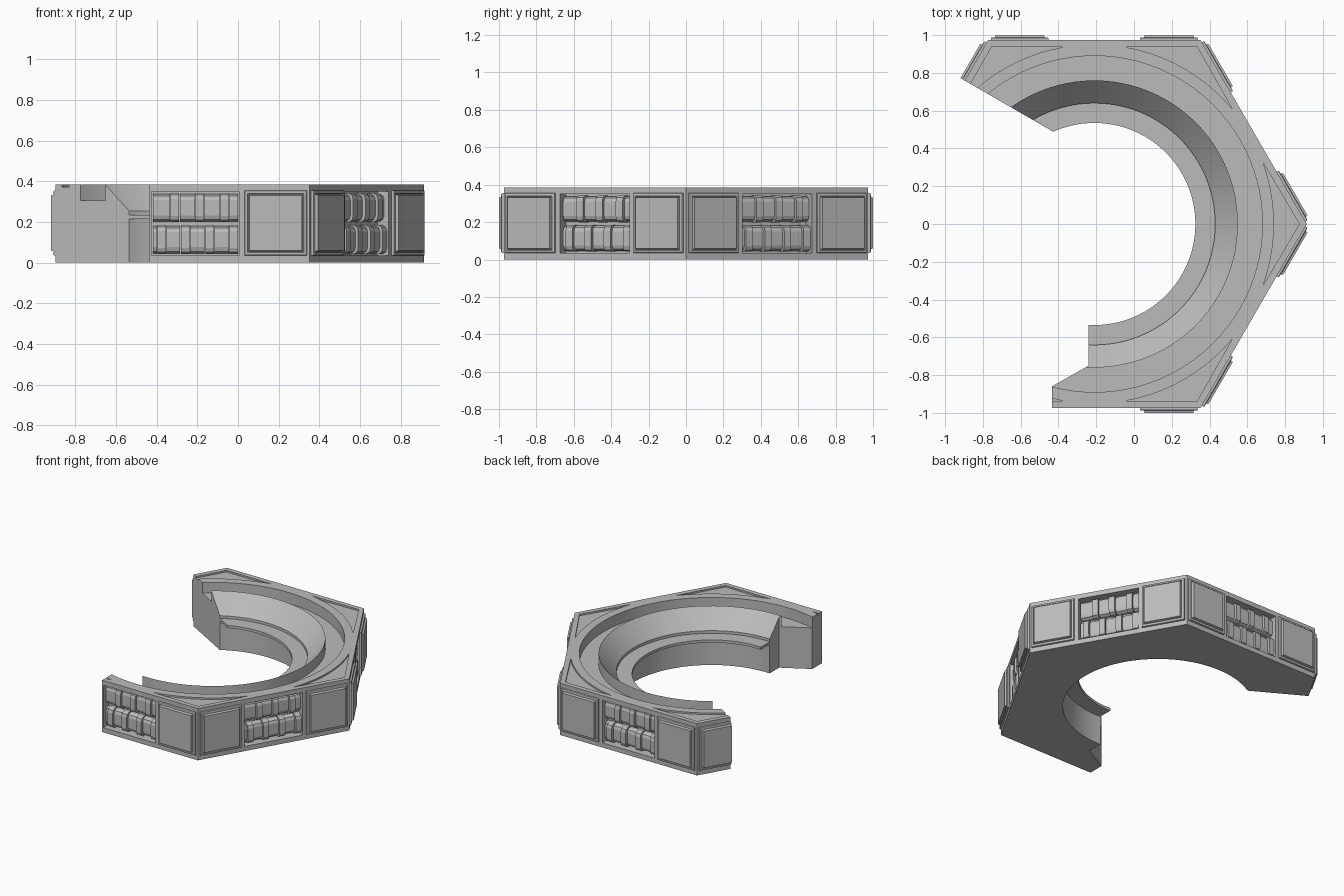
import bpy, bmesh
from math import radians, cos, sin, pi
from mathutils import Matrix, Vector

cube = bpy.data.objects.get("Cube")
if cube:
    bpy.data.objects.remove(cube)

CX = -0.21            # centre of the hexagon
APOTHEM = 0.974
TOP = 0.385

grey = bpy.data.materials.new("plain grey")
grey.use_nodes = True
grey.diffuse_color = (0.5, 0.5, 0.5, 1)
for node in grey.node_tree.nodes:
    if node.type == 'BSDF_PRINCIPLED':
        node.inputs["Base Color"].default_value = (0.5, 0.5, 0.5, 1)


def finish(name, bm, matrix=Matrix()):
    """Turn a bmesh into a grey object."""
    bmesh.ops.transform(bm, matrix=matrix, verts=bm.verts)
    bmesh.ops.recalc_face_normals(bm, faces=bm.faces)
    mesh = bpy.data.meshes.new(name)
    bm.to_mesh(mesh)
    bm.free()
    mesh.materials.append(grey)
    obj = bpy.data.objects.new(name, mesh)
    bpy.context.collection.objects.link(obj)
    return obj


def add_extrusion(bm, points, vector):
    face = bm.faces.new([bm.verts.new(p) for p in points])
    new = bmesh.ops.extrude_face_region(bm, geom=[face], use_keep_orig=True)["geom"]
    verts = [g for g in new if isinstance(g, bmesh.types.BMVert)]
    bmesh.ops.translate(bm, verts=verts, vec=vector)


def prism(name, outline, z0, z1, matrix=Matrix()):
    bm = bmesh.new()
    add_extrusion(bm, [(x, y, z0) for x, y in outline], Vector((0, 0, z1 - z0)))
    return finish(name, bm, matrix)


def activate(obj):
    bpy.ops.object.select_all(action='DESELECT')
    obj.select_set(True)
    bpy.context.view_layer.objects.active = obj


def cut(obj, cutter, keep=False):
    cutter.hide_render = True
    mod = obj.modifiers.new("cut", 'BOOLEAN')
    mod.operation = 'DIFFERENCE'
    mod.solver = 'EXACT'
    mod.object = cutter
    activate(obj)
    bpy.ops.object.modifier_apply(modifier=mod.name)
    if not keep:
        bpy.data.objects.remove(cutter)


def place(angle):
    """Local x points outward, local y runs along the hexagon edge."""
    return Matrix.Translation((CX, 0, 0)) @ Matrix.Rotation(radians(angle), 4, 'Z')


def polar(radius, degrees):
    return radius * cos(radians(degrees)), radius * sin(radians(degrees))


# Hexagonal body
radius = APOTHEM / cos(pi / 6)
body = prism("hexagonal_ring", [polar(radius, 60 * i) for i in range(6)], 0, TOP, place(0))

# Stepped bowl, inner lip and ring groove, turned as one cutter
profile = [(0, -0.1), (0.64, -0.1), (0.64, 0.215), (0.535, 0.215), (0.535, 0.235),
           (0.64, 0.235), (0.64, 0.255), (0.76, 0.384), (0.76, 0.305),
           (0.89, 0.305), (0.89, 0.5), (0, 0.5)]
bm = bmesh.new()
verts = [bm.verts.new((r, 0, z)) for r, z in profile]
edges = [bm.edges.new(pair) for pair in zip(verts, verts[1:])]
bmesh.ops.spin(bm, geom=verts + edges, cent=(0, 0, 0), axis=(0, 0, 1),
               angle=2 * pi, steps=96)
bmesh.ops.remove_doubles(bm, verts=bm.verts, dist=0.0005)
cut(body, finish("bowl_cutter", bm, place(0)))

# Shallow triangular pockets in the top corners
for corner in range(6):
    arc = [polar(0.951, -20 + 4 * i) for i in range(11)]
    outline = arc + [(0.94 / cos(pi / 6), 0)]
    cut(body, prism("pocket_cutter", outline, TOP - 0.012, TOP + 0.1, place(60 * corner)))

# Window recess in the middle of each edge
for angle in (30, 90, 270, 330):
    outline = [(0.909, -0.215), (1.1, -0.215), (1.1, 0.215), (0.909, 0.215)]
    cut(body, prism("recess_cutter", outline, 0.035, 0.35, place(angle)))

# Open side of the ring
gap = prism("gap_cutter", [(-0.435, -1.3), (-0.435, -0.86), (-0.24, -0.75), (-0.24, -0.3),
                           (-0.3, 0.415), (-1.296, 0.99), (-2, 0.99), (-2, -1.3)], -0.2, 0.7)
cut(body, gap, keep=True)


# Raised square panels beside the corners
def panel(name, angle, along):
    bm = bmesh.new()
    size = Matrix.Diagonal((0.04, 0.306, 0.32, 1))
    bmesh.ops.create_cube(bm, size=1, matrix=Matrix.Translation((0.968, along, 0.195)) @ size)
    outer = max(bm.faces, key=lambda f: f.calc_center_median().x)
    rim = list(outer.edges)
    bmesh.ops.bevel(bm, geom=rim, offset=0.007, segments=2, profile=0.5, affect='EDGES')
    outer = max(bm.faces, key=lambda f: f.calc_center_median().x)
    for thickness, depth in ((0.01, 0), (0.004, -0.006), (0.004, 0), (0.006, 0.018)):
        bmesh.ops.inset_region(bm, faces=[outer], thickness=thickness, depth=depth)
    return finish(name, bm, place(angle))


for angle, sides in ((30, (-1, 1)), (90, (-1, 1)), (150, (-1,)), (270, (1,)), (330, (-1, 1))):
    for side in sides:
        end = "start" if side < 0 else "end"
        obj = panel(f"panel_{angle}_{end}", angle, 0.395 * side)
        if angle == 150:
            cut(obj, gap, keep=True)
bpy.data.objects.remove(gap)


# Rounded blocks with ribs inside each recess
def add_block(bm, y0, y1, z0, z1, front):
    section = [(0.9, z0), (front - 0.025, z0), (front - 0.007, z0 + 0.01),
               (front, z0 + 0.03), (front, z1 - 0.03), (front - 0.007, z1 - 0.01),
               (front - 0.025, z1), (0.9, z1)]
    add_extrusion(bm, [(x, y0, z) for x, z in section], Vector((0, y1 - y0, 0)))


def block_row(name, angle, z0, z1, ribs):
    bm = bmesh.new()
    half = 0.021
    stops = [-0.212] + [r + s for r in ribs for s in (-half, half)] + [0.212]
    for i in range(0, len(stops), 2):
        if stops[i + 1] - stops[i] > 0.01:
            add_block(bm, stops[i] + 0.003, stops[i + 1] - 0.003, z0, z1, 0.952)
    for rib in ribs:
        add_block(bm, rib - half, rib + half, z0 - 0.004, z1 + 0.004, 0.966)
    finish(name, bm, place(angle))


for angle in (30, 90, 270, 330):
    block_row(f"upper_blocks_{angle}", angle, 0.203, 0.338, (-0.1, 0.02, 0.145))
    block_row(f"lower_blocks_{angle}", angle, 0.046, 0.181, (-0.165, -0.05, 0.07, 0.19))

# Smooth the turned surfaces, keep the edges crisp
activate(body)
bpy.ops.object.shade_smooth_by_angle(angle=radians(25))
